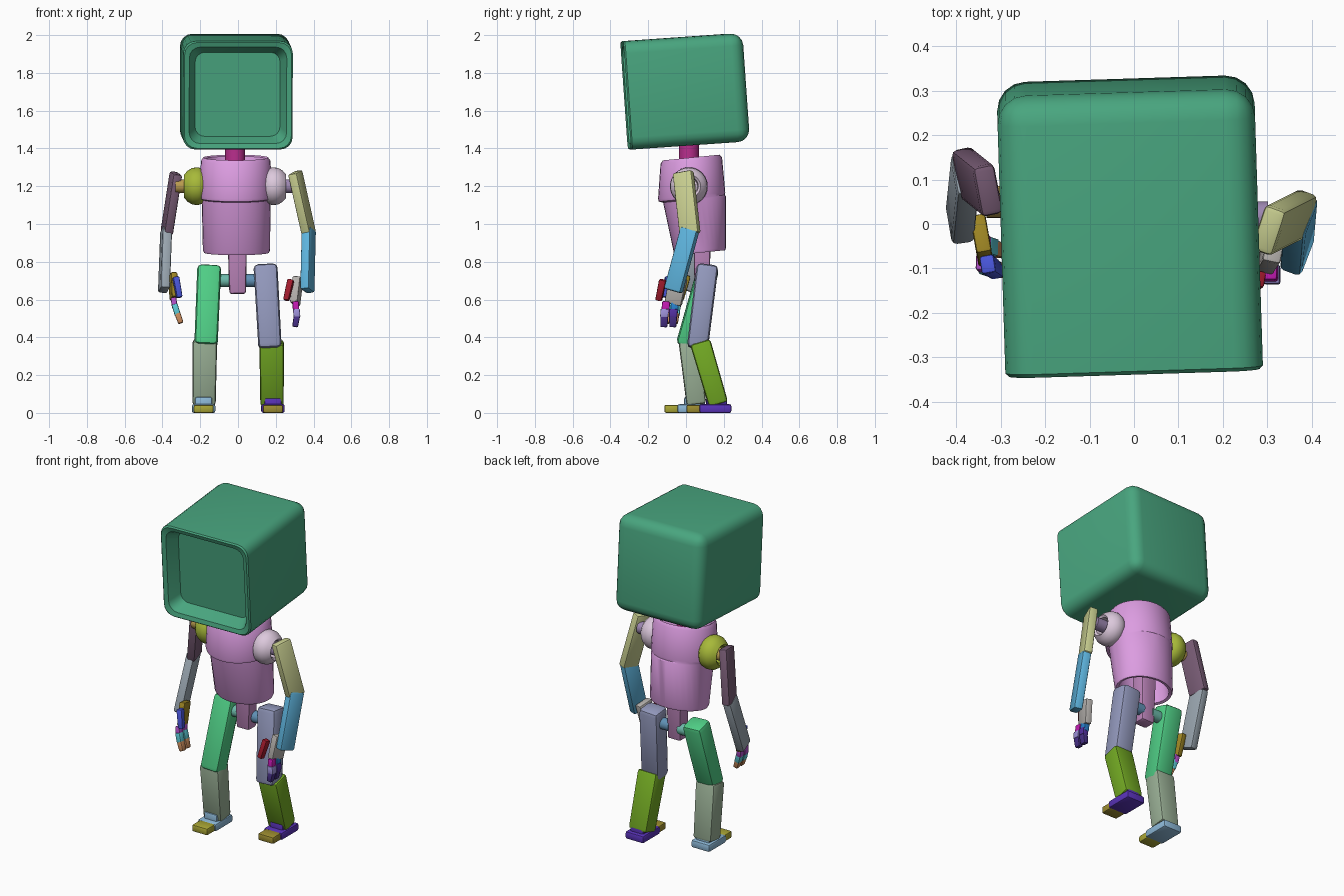
import bpy, bmesh
from math import sin, cos, pi, radians
from mathutils import Vector, Matrix

if "Cube" in bpy.data.objects:
    bpy.data.objects.remove(bpy.data.objects["Cube"])


def finish(name, bm, color, angle=35):
    bmesh.ops.recalc_face_normals(bm, faces=bm.faces)
    me = bpy.data.meshes.new(name)
    bm.to_mesh(me)
    bm.free()
    ob = bpy.data.objects.new(name, me)
    bpy.context.collection.objects.link(ob)
    mat = bpy.data.materials.new(name + "_paint")
    rgb = [(int(color[i:i + 2], 16) / 255) ** 2.2 for i in (0, 2, 4)]
    mat.diffuse_color = (*rgb, 1)
    mat.use_nodes = True
    mat.node_tree.nodes["Principled BSDF"].inputs["Base Color"].default_value = mat.diffuse_color
    me.materials.append(mat)
    bpy.ops.object.select_all(action='DESELECT')
    bpy.context.view_layer.objects.active = ob
    ob.select_set(True)
    bpy.ops.object.shade_smooth_by_angle(angle=radians(angle))
    return ob


def limb(name, p0, p1, w, d, color, yaw=0, end=1.0, bevel=0.012):
    """Bevelled box running from p0 to p1; w across, d front to back."""
    p0, p1 = Vector(p0), Vector(p1)
    z = (p1 - p0).normalized()
    y = Vector((sin(radians(yaw)), cos(radians(yaw)), 0))
    x = y.cross(z).normalized()
    y = z.cross(x)
    bm = bmesh.new()
    bmesh.ops.create_cube(bm, size=1)
    length = (p1 - p0).length
    for v in bm.verts:
        s = end if v.co.z > 0 else 1
        v.co = Vector((v.co.x * w * s, v.co.y * d * s, v.co.z * length))
    bmesh.ops.bevel(bm, geom=bm.edges[:], offset=bevel, segments=2,
                    profile=0.5, affect='EDGES')
    m = Matrix((x, y, z)).transposed().to_4x4()
    m.translation = (p0 + p1) / 2
    bm.transform(m)
    return finish(name, bm, color)


def block(name, x, y, z, color, bevel=0.01):
    """Bevelled block from (min, max) ranges."""
    bm = bmesh.new()
    bmesh.ops.create_cube(bm, size=1)
    for v in bm.verts:
        v.co = [r[0] if c < 0 else r[1] for c, r in zip(v.co, (x, y, z))]
    bmesh.ops.bevel(bm, geom=bm.edges[:], offset=bevel, segments=2,
                    profile=0.5, affect='EDGES')
    return finish(name, bm, color)


def loft(name, rings, color, shear=0.0, matrix=None, n=32):
    """Skin over elliptical rings given as (x, y, z, rx, ry)."""
    bm = bmesh.new()
    loops = []
    for cx, cy, cz, rx, ry in rings:
        loops.append([bm.verts.new((cx + rx * cos(2 * pi * i / n),
                                    cy + ry * sin(2 * pi * i / n),
                                    cz + shear * ry * sin(2 * pi * i / n)))
                      for i in range(n)])
    for a, b in zip(loops, loops[1:]):
        for i in range(n):
            bm.faces.new((a[i], a[(i + 1) % n], b[(i + 1) % n], b[i]))
    bm.faces.new(loops[0])
    bm.faces.new(loops[-1])
    if matrix:
        bm.transform(matrix)
    return finish(name, bm, color)


# head: rounded box with a recessed face
bm = bmesh.new()
bmesh.ops.create_cube(bm, size=1)
for v in bm.verts:
    v.co = Vector((v.co.x * 0.58, v.co.y * 0.625, v.co.z * 0.575))
edges = [e for e in bm.edges if not all(v.co.y < 0 for v in e.verts)]
bmesh.ops.bevel(bm, geom=edges, offset=0.065, segments=4, profile=0.5, affect='EDGES')
face = min(bm.faces, key=lambda f: f.calc_center_median().y)
for k, depth in ((0.975, -0.008), (0.89, 0), (0.87, 0.012), (0.775, 0.075)):
    new = bmesh.ops.extrude_discrete_faces(bm, faces=[face])['faces'][0]
    for v in new.verts:
        v.co = Vector((v.co.x, -0.3125 + depth, v.co.z))
    first = max(abs(v.co.x) for v in new.verts)
    s = k * 0.29 / first
    for v in new.verts:
        v.co.x *= s
        v.co.z *= s
    face = new
bm.transform(Matrix.Translation((-0.01, 0, 1.703)) @ Matrix.Rotation(radians(1.8), 4, 'Z')
             @ Matrix.Rotation(radians(4), 4, 'X'))
finish("head", bm, "4AA47E", 40)

# neck and torso (hollow at both ends)
loft("neck", [(-.015, .015, 1.25, .053, .053), (-.015, .015, 1.46, .053, .053)], "B8328C")
loft("torso", [(-.012, .03, 1.29, .15, .13), (-.012, .028, 1.345, .16, .14),
               (-.012, .028, 1.352, .172, .15), (-.012, .028, 1.335, .184, .163),
               (-.012, .03, 1.15, .193, .178), (-.012, .031, 1.136, .19, .175),
               (-.01, .045, 1.13, .182, .166), (-.008, .074, .86, .178, .138),
               (-.008, .075, .848, .172, .132), (-.008, .075, .852, .155, .115),
               (-.01, .05, 1.08, .155, .13)], "DB9BE0", shear=0.1)
limb("pelvis", (-.005, .085, 1.1), (-.002, .085, .63), .112, .10, "BE86BC", end=.78)

# shoulder sockets and pegs
cup = [(0, .07), (.02, .092), (.045, .1), (.075, .097), (.1, .082), (.118, .062),
       (.108, .05), (.06, .045)]
for side, s, y, c, pc in (("left", -1, .05, "A6B83C", "B89A50"),
                          ("right", 1, .015, "DCC8DC", "9C86B0")):
    m = Matrix.Translation((s * (.157 if s < 0 else .137) - .0 , y, 1.2)) @ \
        Matrix.Rotation(s * pi / 2, 4, 'Y')
    if s < 0:
        m = Matrix.Translation((-.01, 0, 0)) @ m
    loft(side + "_shoulder", [(0, 0, z, r, r) for z, r in cup], c, matrix=m)
    loft(side + "_shoulder_peg", [(0, 0, z, .036, .036) for z in (.03, .165)], pc, matrix=m)

# arms
limb("left_upper_arm", (-.328, .075, 1.27), (-.378, .115, .95), .05, .115, "775C74", -12)
limb("left_forearm", (-.38, .115, .975), (-.392, .0, .648), .052, .10, "98A4AE", -8)
limb("right_upper_arm", (.302, -.015, 1.275), (.376, .022, .945), .052, .108, "C6CC8E", 20)
limb("right_forearm", (.375, .022, .975), (.367, -.068, .645), .052, .098, "5EB2DC", 20)

# left hand
limb("left_palm", (-.345, -.02, .735), (-.34, -.055, .605), .035, .09, "9C8428", -10, .95, .007)
limb("left_thumb", (-.33, -.09, .72), (-.31, -.105, .61), .034, .042, "4A56D8", -10, .9, .007)
for i, y in enumerate((-.085, -.04)):
    limb(f"left_knuckle_{i}", (-.342, y, .61), (-.334, y - .008, .555), .03, .038, "B050C8", 0, 1, .006)
    limb(f"left_finger_{i}", (-.336, y - .008, .575), (-.318, y - .014, .515), .032, .04, "5CC8D4", 0, 1, .006)
    limb(f"left_fingertip_{i}", (-.322, y - .014, .53), (-.302, y - .02, .475), .032, .038, "C88A5C", 0, .9, .006)

# right hand
limb("right_palm", (.318, -.04, .715), (.302, -.068, .575), .042, .095, "B4B0AC", 12, .95, .007)
limb("right_thumb", (.28, -.122, .705), (.255, -.145, .595), .034, .038, "A02030", 12, .9, .007)
for i, y in enumerate((-.105, -.058)):
    limb(f"right_knuckle_{i}", (.305, y, .59), (.308, y - .005, .53), .034, .042,
         ("C020B0", "2C80CC")[i], 0, 1, .006)
    limb(f"right_finger_{i}", (.31, y - .008, .55), (.312, y - .01, .505), .036, .044,
         ("9C90D8", "5434A0")[i], 0, 1, .006)
    limb(f"right_fingertip_{i}", (.312, y - .01, .515), (.302, y - .012, .455), .034, .042,
         "4A3488", 0, .88, .006)

# hip pegs
for side, s, c in (("left", -1, "6CB8A8"), ("right", 1, "6090B4")):
    m = Matrix.Translation((s * .03, .1, .7)) @ Matrix.Rotation(s * pi / 2, 4, 'Y')
    loft(side + "_hip_peg", [(0, 0, z, .034, .034) for z in (0, .09)], c, matrix=m)

# legs
limb("left_thigh", (-.152, .122, .775), (-.17, .0, .352), .127, .115, "50CC84", 0, .97, .024)
limb("left_shin", (-.175, .015, .385), (-.18, .055, .045), .13, .11, "98AE94", 0, .95, .016)
limb("right_thigh", (.145, .115, .785), (.17, .06, .34), .127, .115, "9298BC", 0, .97, .024)
limb("right_shin", (.178, .075, .375), (.18, .172, .045), .13, .11, "72A828", 0, .95, .016)

# feet with separate toes and ankle blocks
for side, x, y, fc, tc in (("left", -.182, -.115, "8CB8D8", "A8A438"),
                           ("right", .185, .002, "5A36B8", "9C8C34")):
    block(side + "_toe", (x - .053, x + .053), (y, y + .085), (0, .043), tc)
    block(side + "_foot", (x - .062, x + .062), (y + .07, y + .238), (0, .046), fc)
    block(side + "_ankle", (x - .045, x + .045), (y + .105, y + .215), (.02, .085), fc)
